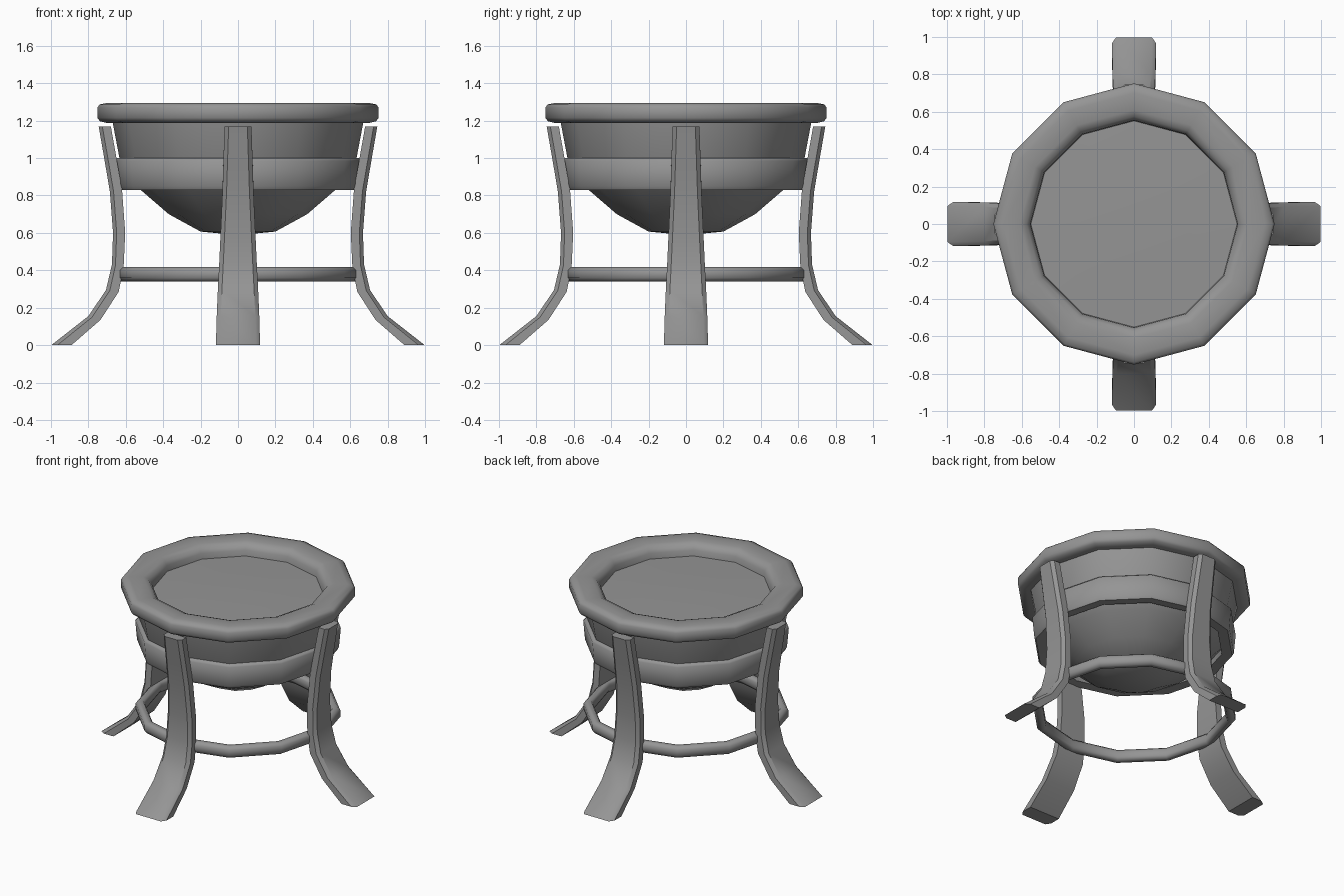
import bpy, bmesh, math

if "Cube" in bpy.data.objects:
    bpy.data.objects.remove(bpy.data.objects["Cube"])

SIDES = 12

iron = bpy.data.materials.new("dark_grey")
iron.diffuse_color = (.3, .3, .3, 1)
iron.use_nodes = True
iron.node_tree.nodes["Principled BSDF"].inputs["Base Color"].default_value = iron.diffuse_color


def finish(name, bm, angle):
    bmesh.ops.recalc_face_normals(bm, faces=bm.faces)
    me = bpy.data.meshes.new(name)
    bm.to_mesh(me)
    bm.free()
    me.materials.append(iron)
    ob = bpy.data.objects.new(name, me)
    bpy.context.collection.objects.link(ob)
    bpy.ops.object.select_all(action='DESELECT')
    ob.select_set(True)
    bpy.context.view_layer.objects.active = ob
    bpy.ops.object.shade_smooth_by_angle(angle=math.radians(angle))
    return ob


def lathe(name, profile, closed=False):
    """Spin an (r, z) profile into a 12-sided form; r = 0 becomes a pole."""
    bm = bmesh.new()
    rings = []
    for r, z in profile:
        if r == 0:
            rings.append([bm.verts.new((0, 0, z))] * SIDES)
        else:
            rings.append([bm.verts.new((r * math.cos(2 * math.pi * i / SIDES),
                                        r * math.sin(2 * math.pi * i / SIDES), z))
                          for i in range(SIDES)])
    pairs = list(zip(rings, rings[1:]))
    if closed:
        pairs.append((rings[-1], rings[0]))
    for a, b in pairs:
        for i in range(SIDES):
            j = (i + 1) % SIDES
            bm.faces.new(list(dict.fromkeys((a[i], a[j], b[j], b[i]))))
    return finish(name, bm, 60)


def leg(name, angle):
    """Curved strap, outer edges chamfered; stations: outer x, z, inner x, z, half width."""
    stations = [(.745, 1.17, .68, 1.17, .072), (.712, .98, .648, .99, .078),
                (.685, .82, .62, .83, .083), (.668, .60, .603, .60, .093),
                (.674, .43, .612, .41, .101), (.706, .294, .638, .285, .108),
                (.80, .155, .735, .135, .114), (.998, 0, .89, 0, .118)]
    bm = bmesh.new()
    c, s = math.cos(angle), math.sin(angle)
    rings = []
    for ox, oz, ix, iz, w in stations:
        ring = []
        for t, y in ((0, w - .022), (.3, w), (1, w), (1, -w), (.3, -w), (0, .022 - w)):
            x, z = ox + (ix - ox) * t, oz + (iz - oz) * t
            ring.append(bm.verts.new((x * c - y * s, x * s + y * c, z)))
        rings.append(ring)
    for a, b in zip(rings, rings[1:]):
        for i in range(6):
            j = (i + 1) % 6
            bm.faces.new((a[i], a[j], b[j], b[i]))
    bm.faces.new(rings[0])
    bm.faces.new(rings[-1])
    return finish(name, bm, 40)


# Rounded rim
lathe("rim", [(.55, 1.19), (.555, 1.25), (.575, 1.28), (.61, 1.295), (.70, 1.295),
              (.74, 1.287), (.752, 1.27), (.752, 1.215), (.738, 1.197),
              (.70, 1.187), (.60, 1.187)], True)

# Shallow domed surface inside the rim
lathe("inner_disc", [(.56, 1.21), (.30, 1.218), (0, 1.222)])

# Bowl body
lathe("bowl", [(.67, 1.19), (.63, .98), (.59, .90), (.515, .825), (.37, .70),
               (.20, .607), (0, .588)])

# Band around the bowl and lower brace ring
lathe("bowl_band", [(.66, .985), (.645, 1.0), (.60, 1.0), (.57, .835),
                    (.637, .83), (.648, .85)], True)
lathe("brace_ring", [(.658, .40), (.64, .418), (.61, .418), (.598, .40),
                     (.598, .36), (.61, .34), (.64, .34), (.658, .36)], True)

# Four splayed legs
for k, side in enumerate(("right", "back", "left", "front")):
    leg(side + "_leg", k * math.pi / 2)
